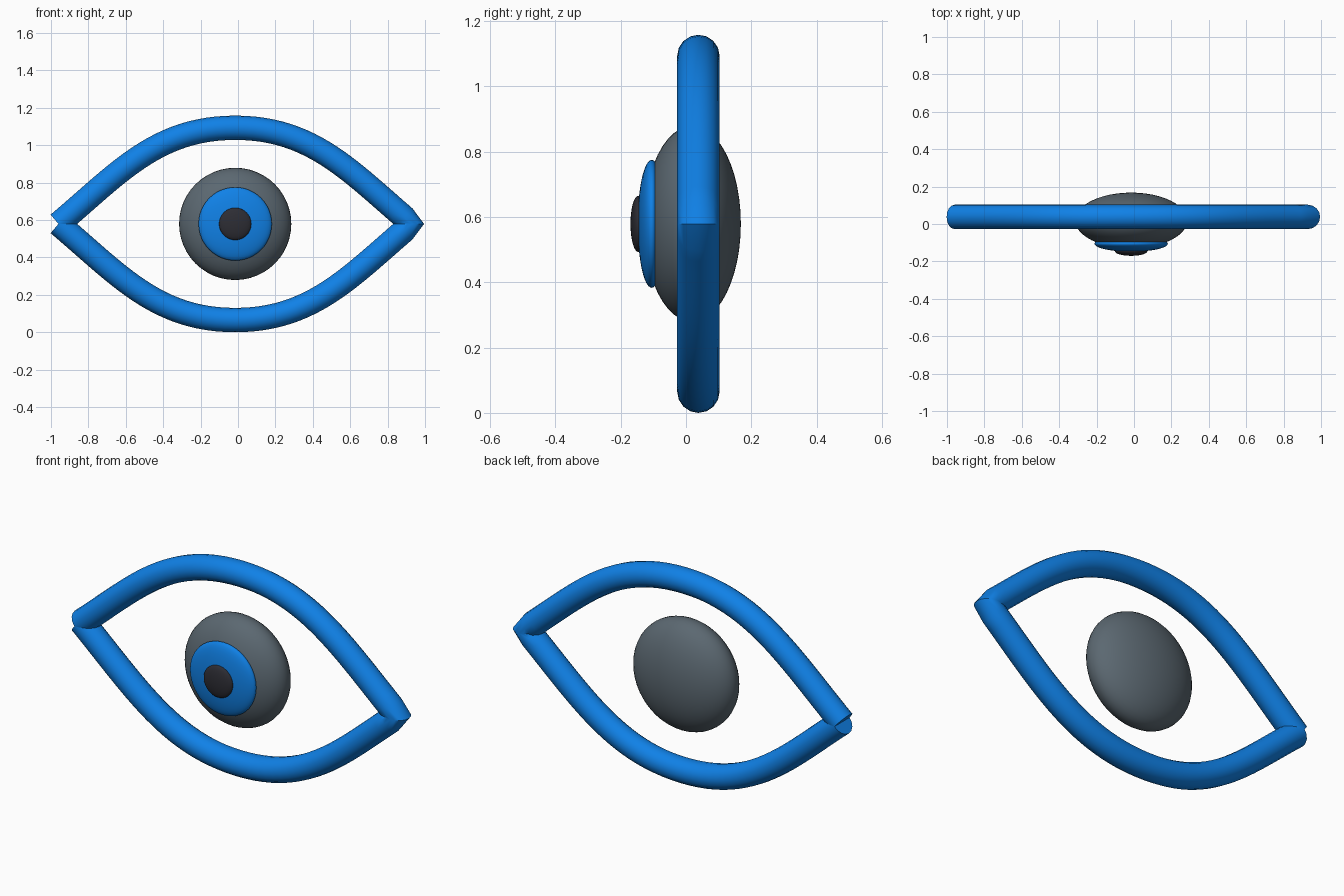
import bpy, bmesh, math
from mathutils import Vector

if "Cube" in bpy.data.objects:
    bpy.data.objects.remove(bpy.data.objects["Cube"])

CX, CZ = -0.015, 0.579      # centre of the eye in the front plane
TUBE_Y, TUBE_R = 0.038, 0.065


def material(name, rgb):
    m = bpy.data.materials.new(name)
    m.diffuse_color = (*rgb, 1.0)
    m.use_nodes = True
    m.node_tree.nodes["Principled BSDF"].inputs["Base Color"].default_value = m.diffuse_color
    return m


blue = material("bright blue", (0.005, 0.22, 0.80))
grey = material("slate grey", (0.105, 0.138, 0.165))
dark = material("charcoal", (0.026, 0.026, 0.034))


def add_object(name, mesh, mat):
    mesh.materials.clear()
    mesh.materials.append(mat)
    ob = bpy.data.objects.new(name, mesh)
    bpy.context.scene.collection.objects.link(ob)
    return ob


def ellipsoid(name, y, radius, half_depth, mat):
    """Round lens facing the front."""
    bm = bmesh.new()
    bmesh.ops.create_uvsphere(bm, u_segments=48, v_segments=24, radius=1.0)
    for v in bm.verts:          # poles point along y
        px, py, pz = v.co
        v.co = (CX + px * radius, y - pz * half_depth, CZ + py * radius)
    bmesh.ops.recalc_face_normals(bm, faces=bm.faces)
    for f in bm.faces:
        f.smooth = True
    mesh = bpy.data.meshes.new(name)
    bm.to_mesh(mesh)
    bm.free()
    return add_object(name, mesh, mat)


# Eyelid outline: one bent tube, open at the left corner, sharp at the right
curve = bpy.data.curves.new("eyelid_path", 'CURVE')
curve.dimensions = '3D'
curve.resolution_u = 24
curve.bevel_depth = TUBE_R
curve.bevel_resolution = 6
curve.use_fill_caps = True
spline = curve.splines.new('BEZIER')
spline.bezier_points.add(4)
HX, HZ, FLAT, RISE = 0.32, 0.27, 0.42, 0.514
# (x, z, left handle offset, right handle offset)
path = [
    (-0.96, CZ, (-HX, -HZ), (HX, HZ)),
    (CX, CZ + RISE, (-FLAT, 0), (FLAT, 0)),
    (0.93, CZ, (-HX, HZ), (-HX, -HZ)),
    (CX, CZ - RISE, (FLAT, 0), (-FLAT, 0)),
    (-0.96, CZ, (HX, -HZ), (-HX, HZ)),
]
for p, (x, z, hl, hr) in zip(spline.bezier_points, path):
    p.handle_left_type = p.handle_right_type = 'FREE'
    p.co = (x, TUBE_Y, z)
    p.handle_left = (x + hl[0], TUBE_Y, z + hl[1])
    p.handle_right = (x + hr[0], TUBE_Y, z + hr[1])

helper = bpy.data.objects.new("eyelid_path", curve)
bpy.context.scene.collection.objects.link(helper)
deps = bpy.context.evaluated_depsgraph_get()
lid_mesh = bpy.data.meshes.new_from_object(helper.evaluated_get(deps))
bpy.data.objects.remove(helper)

bm = bmesh.new()
bm.from_mesh(lid_mesh)
bmesh.ops.remove_doubles(bm, verts=bm.verts, dist=1e-5)
bmesh.ops.recalc_face_normals(bm, faces=bm.faces)
for f in bm.faces:
    f.smooth = True
    f.material_index = 0
bm.to_mesh(lid_mesh)
bm.free()
lid = add_object("eyelid_outline", lid_mesh, blue)
bpy.context.view_layer.objects.active = lid
lid.select_set(True)
bpy.ops.object.shade_smooth_by_angle(angle=math.radians(40))

# Eyeball, iris and pupil stacked toward the front
ellipsoid("eyeball", 0.019, 0.30, 0.149, grey)
ellipsoid("iris", -0.105, 0.196, 0.043, blue)
ellipsoid("pupil", -0.146, 0.086, 0.024, dark)
